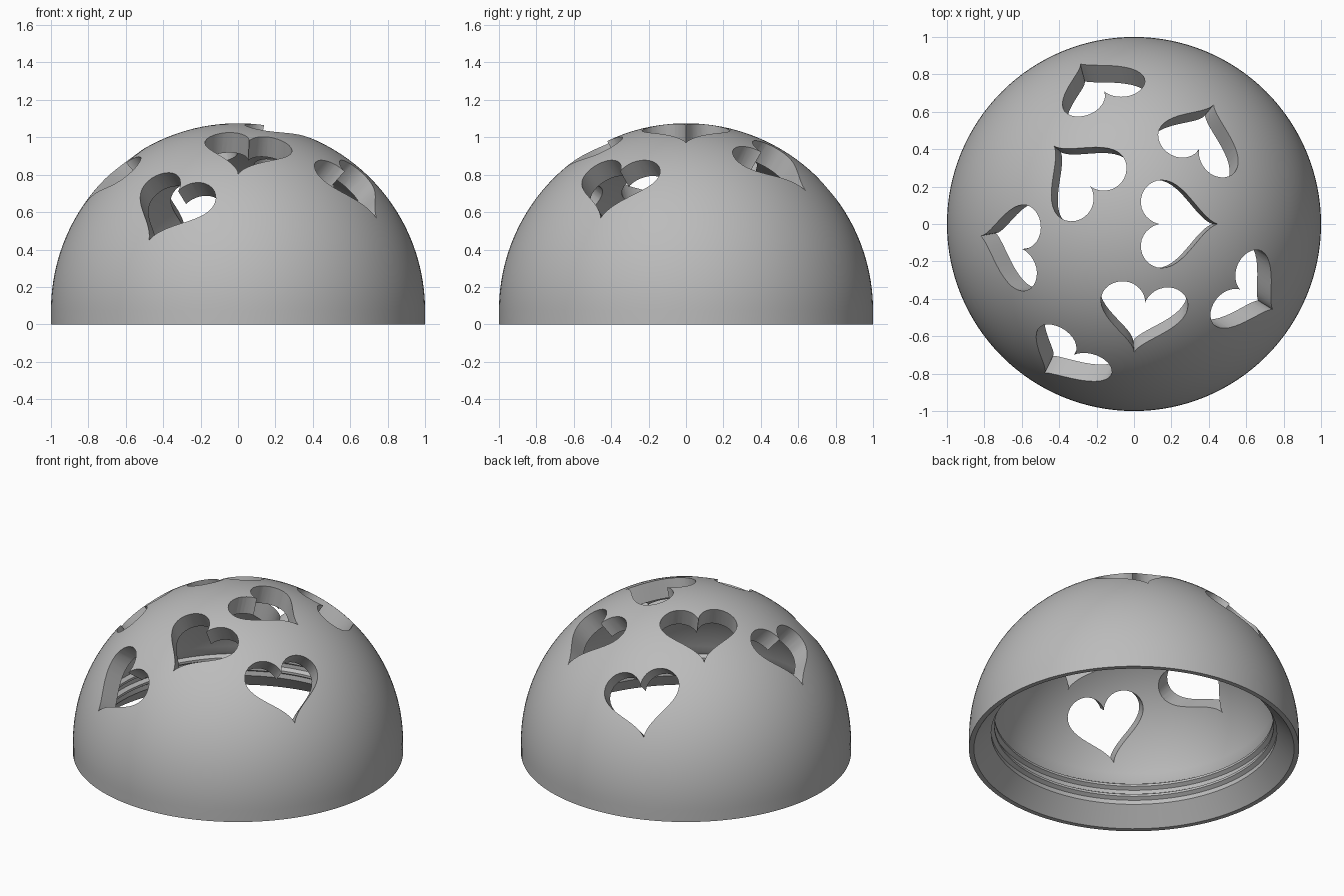
import bpy, bmesh
from math import sin, cos, pi, sqrt, radians
from mathutils import Vector, Matrix

cube = bpy.data.objects.get("Cube")
if cube:
    bpy.data.objects.remove(cube, do_unlink=True)

CENTRE = Vector((0, 0, 0.075))   # centre of the dome sphere
INNER = 0.88                     # inner sphere radius
SEGMENTS = 128
HEART_SCALE = 0.0147

grey = bpy.data.materials.new("plain grey")
grey.use_nodes = True
colour = (0.5, 0.5, 0.5, 1)
grey.diffuse_color = colour
grey.node_tree.nodes["Principled BSDF"].inputs["Base Color"].default_value = colour


def add_object(name, bm):
    bmesh.ops.recalc_face_normals(bm, faces=bm.faces)
    mesh = bpy.data.meshes.new(name)
    bm.to_mesh(mesh)
    bm.free()
    mesh.materials.append(grey)
    obj = bpy.data.objects.new(name, mesh)
    bpy.context.collection.objects.link(obj)
    return obj


def arc(radius, start, end, steps):
    for i in range(steps + 1):
        a = start + (end - start) * i / steps
        yield radius * cos(a), CENTRE.z + radius * sin(a)


# Dome shell: outer arc, inner arc, threaded neck, flared rim
profile = [(1, 0)] + list(arc(1, 0, pi / 2, 40))
profile += list(arc(INNER, pi / 2, radians(13.5), 32))
for z in (0.23, 0.16):           # two thread ridges
    profile += [(0.868, z + 0.025), (0.845, z + 0.01), (0.845, z - 0.005), (0.868, z - 0.02)]
profile += [(0.865, 0.11), (0.97, 0)]

bm = bmesh.new()
verts = [bm.verts.new((r, 0, z)) for r, z in profile]
edges = [bm.edges.new((a, b)) for a, b in zip(verts, verts[1:] + verts[:1])]
bmesh.ops.spin(bm, geom=verts + edges, cent=(0, 0, 0), axis=(0, 0, 1),
               angle=2 * pi, steps=SEGMENTS, use_duplicate=False)
bmesh.ops.remove_doubles(bm, verts=bm.verts, dist=0.0005)
loose = [e for e in bm.edges if not e.link_faces]
bmesh.ops.delete(bm, geom=loose, context="EDGES")
dome = add_object("heart_dome", bm)


# Heart-shaped prisms, each aimed at the sphere centre
def on_sphere(x, y):
    return Vector((x, y, sqrt(1 - x * x - y * y)))


def heart_outline(steps=64):
    for i in range(steps):
        t = 2 * pi * i / steps
        yield (16 * sin(t) ** 3 * HEART_SCALE,
               (13 * cos(t) - 5 * cos(2 * t) - 2 * cos(3 * t) - cos(4 * t)) * HEART_SCALE)


def add_heart(bm, notch, tip):
    notch, tip = on_sphere(*notch), on_sphere(*tip)
    out = notch.slerp(tip, 0.225)
    up = (notch - tip)
    up = (up - out * up.dot(out)).normalized()
    side = up.cross(out)
    rings = [[bm.verts.new(CENTRE + side * x + up * y + out * d) for x, y in heart_outline()]
             for d in (0.7, 1.2)]
    bm.faces.new(rings[0])
    bm.faces.new(rings[1])
    for i in range(len(rings[0])):
        a, b = rings
        bm.faces.new((a[i - 1], a[i], b[i], b[i - 1]))


hearts = [  # notch and tip of each heart, seen in plan
    ((0.14, 0), (0.45, 0)),
    ((-0.235, 0.203), (-0.43, 0.42)),
    ((-0.16, 0.71), (-0.29, 0.86)),
    ((0.348, 0.40), (0.428, 0.647)),
    ((-0.60, -0.134), (-0.82, -0.064)),
    ((-0.32, -0.70), (-0.48, -0.797)),
    ((0.06, -0.42), (0, -0.69)),
    ((0.572, -0.353), (0.738, -0.455)),
]
bm = bmesh.new()
for notch, tip in hearts:
    add_heart(bm, notch, tip)
cutter = add_object("heart_cutter", bm)
cutter.hide_render = True

# Cut the hearts through the shell
cut = dome.modifiers.new("hearts", "BOOLEAN")
cut.operation = "DIFFERENCE"
cut.solver = "EXACT"
cut.object = cutter
bpy.ops.object.select_all(action="DESELECT")
bpy.context.view_layer.objects.active = dome
dome.select_set(True)
bpy.ops.object.modifier_apply(modifier=cut.name)
bpy.data.objects.remove(cutter, do_unlink=True)
bpy.ops.object.shade_smooth_by_angle(angle=radians(30))
